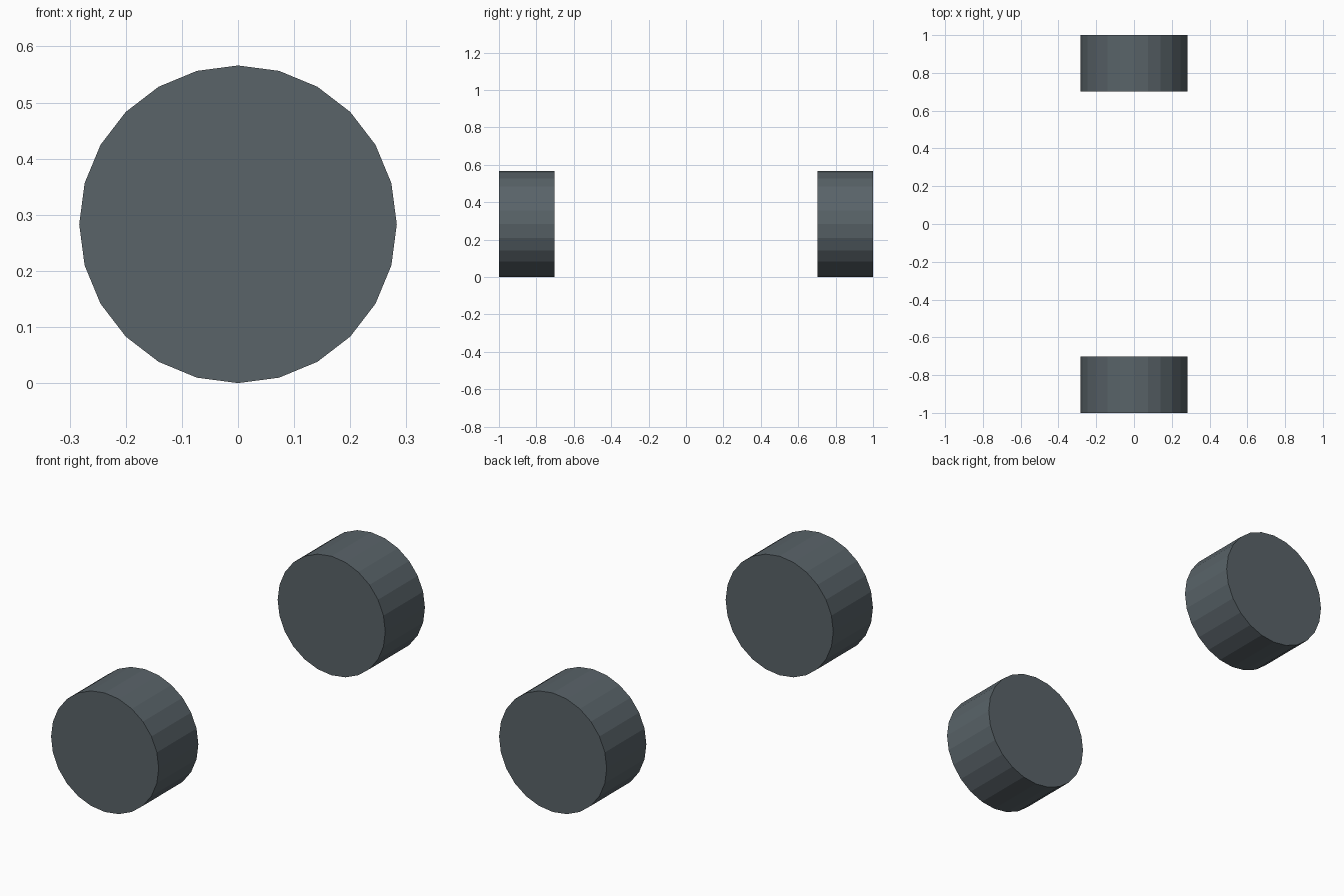
import bpy
from math import pi

if "Cube" in bpy.data.objects:
    bpy.data.objects.remove(bpy.data.objects["Cube"])

RADIUS, SIDES = 0.283, 24
OUTER, INNER = 1.0, 0.702

# Dark slate finish shared by both wheels
slate = bpy.data.materials.new("dark_slate")
slate.diffuse_color = (0.1, 0.125, 0.14, 1)
slate.use_nodes = True
slate.node_tree.nodes["Principled BSDF"].inputs["Base Color"].default_value = slate.diffuse_color


def wheel(name, side):
    """Flat-faced solid cylinder lying along y, resting on the ground."""
    bpy.ops.mesh.primitive_cylinder_add(
        vertices=SIDES, radius=RADIUS, depth=OUTER - INNER,
        location=(0, side * (OUTER + INNER) / 2, RADIUS),
        rotation=(pi / 2, 0, 0))
    obj = bpy.context.object
    obj.name = name
    obj.data.materials.append(slate)


# Front and back wheels
wheel("front_wheel", -1)
wheel("back_wheel", 1)
